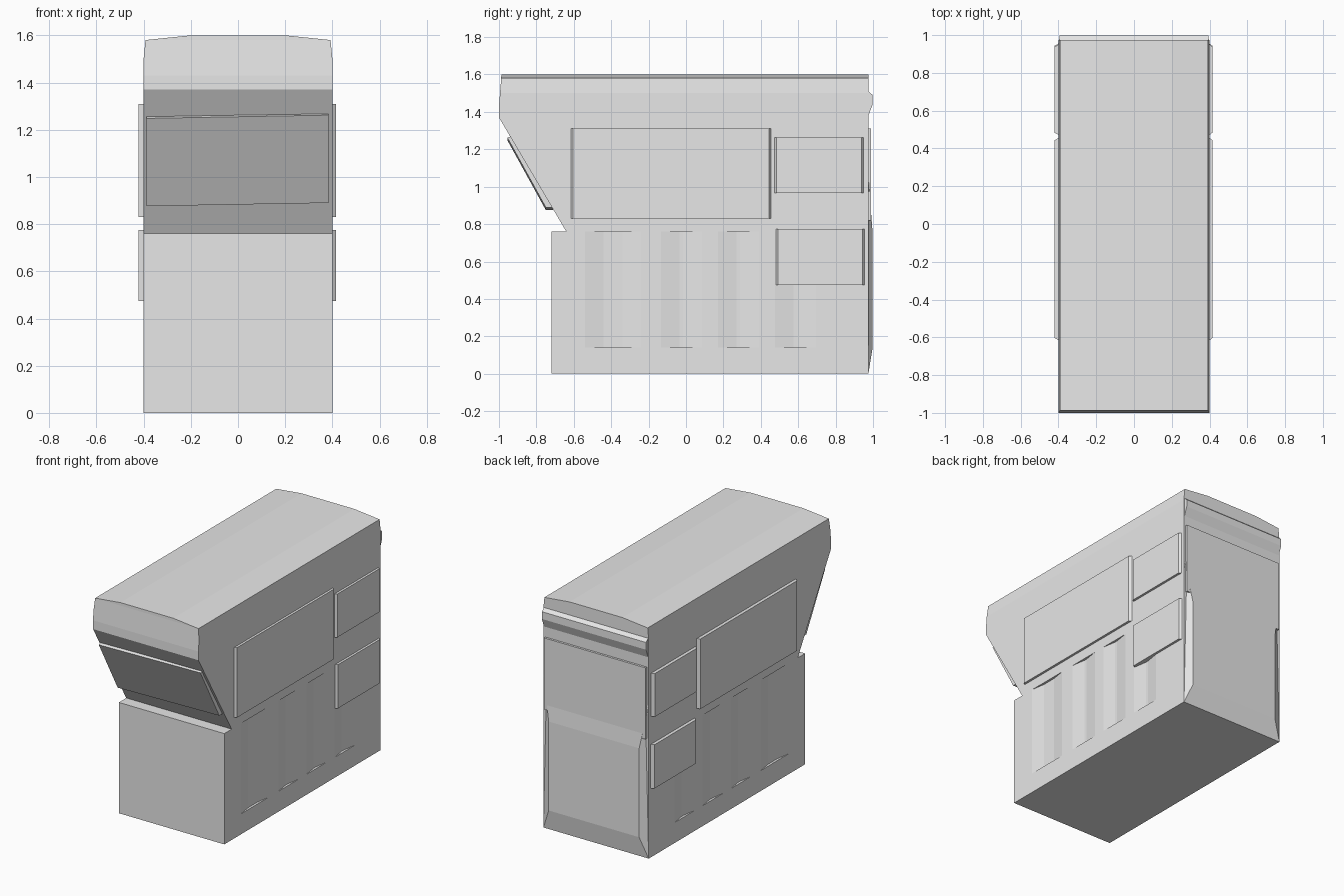
import bpy, bmesh
from mathutils import Vector

cube = bpy.data.objects.get("Cube")
if cube:
    bpy.data.objects.remove(cube)

GREY = (0.8, 0.8, 0.8, 1)
grey = bpy.data.materials.new("plain_grey")
grey.use_nodes = True
grey.diffuse_color = GREY
grey.node_tree.nodes["Principled BSDF"].inputs["Base Color"].default_value = GREY


def prism(name, outline, axis, low, high):
    """Extrude a 2D outline along an axis; the outline uses the other two axes in order."""
    def place(p, d):
        co = list(p)
        co.insert("xyz".index(axis), d)
        return Vector(co)
    bm = bmesh.new()
    base = bm.faces.new([bm.verts.new(place(p, low)) for p in outline])
    ext = bmesh.ops.extrude_face_region(bm, geom=[base])
    moved = [v for v in ext["geom"] if isinstance(v, bmesh.types.BMVert)]
    shift = place((0, 0), high) - place((0, 0), low)
    bmesh.ops.translate(bm, verts=moved, vec=shift)
    bmesh.ops.recalc_face_normals(bm, faces=bm.faces)
    mesh = bpy.data.meshes.new(name)
    bm.to_mesh(mesh)
    bm.free()
    mesh.materials.append(grey)
    obj = bpy.data.objects.new(name, mesh)
    bpy.context.collection.objects.link(obj)
    return obj


def apply_boolean(obj, cutter, operation):
    mod = obj.modifiers.new("cut", "BOOLEAN")
    mod.object = cutter
    mod.operation = operation
    mod.solver = "EXACT"
    bpy.context.view_layer.objects.active = obj
    bpy.ops.object.modifier_apply(modifier=mod.name)
    bpy.data.objects.remove(cutter)


# Building shell: side profile trimmed by the front outline with its low arched roof
shell = prism("building_shell", [
    (-0.72, 0), (0.975, 0), (0.975, 1.7), (-0.985, 1.7), (-0.988, 1.58),
    (-1, 1.43), (-1, 1.37), (-0.64, 0.76), (-0.72, 0.76)], "x", -0.5, 0.5)
half = [(0.4, -0.1), (0.4, 1.5), (0.392, 1.58), (0.2, 1.6)]
outline = half + [(-x, z) for x, z in reversed(half)]
apply_boolean(shell, prism("roof_trim", outline, "y", -1.2, 1.2), "INTERSECT")

# Shallow vertical flutes in the lower side walls
for side in (-1, 1):
    for start, flat in ((-0.54, 0.1), (-0.135, 0.02), (0.17, 0.02), (0.475, 0.02)):
        flute = [(side * 0.41, start - 0.05), (side * 0.4, start),
                 (side * 0.384, start + 0.1), (side * 0.384, start + 0.1 + flat),
                 (side * 0.4, start + 0.2 + flat), (side * 0.41, start + 0.25 + flat)]
        apply_boolean(shell, prism("flute_cutter", flute, "z", 0.14, 0.76), "DIFFERENCE")

# Side sign boards with chamfered ends
boards = (("long_board", -0.615, 0.455, 0.83, 1.31),
          ("upper_rear_board", 0.472, 0.95, 0.965, 1.262),
          ("lower_rear_board", 0.48, 0.955, 0.475, 0.775))
for side, label in ((1, "left"), (-1, "right")):
    face = 0.416 if side == 1 else 0.422
    for name, y0, y1, z0, z1 in boards:
        plan = [(0.375, y0), (0.4, y0), (face, y0 + 0.012),
                (face, y1 - 0.012), (0.4, y1), (0.375, y1)]
        prism(label + "_" + name, [(side * x, y) for x, y in plan], "z", z0, z1)

# Sloping board under the front overhang, hung slightly crooked
front_board = prism("front_board", [
    (-0.955, 1.255), (-0.75, 0.883), (-0.71, 0.883), (-0.935, 1.262)],
    "x", -0.388, 0.383)
for v in front_board.data.vertices:
    v.co.z += 0.018 * v.co.x

# Rear board and moulding below the roof
prism("rear_board", [(-0.385, 0.96), (0.385, 0.96), (0.385, 0.99), (-0.385, 0.99)],
      "z", 0.82, 1.31)
prism("rear_moulding", [(0.96, 1.38), (0.975, 1.38), (0.998, 1.44),
                        (0.998, 1.49), (0.975, 1.51), (0.96, 1.51)], "x", -0.395, 0.395)

# Bulging lower rear wall, narrowing towards its outer face
rear_wall = prism("rear_wall", [
    (0.96, 0), (0.975, 0), (0.998, 0.14), (0.998, 0.75), (0.975, 1.05), (0.96, 1.05)],
    "x", -0.399, 0.399)
for v in rear_wall.data.vertices:
    if v.co.y > 0.99:
        v.co.x *= 0.86
